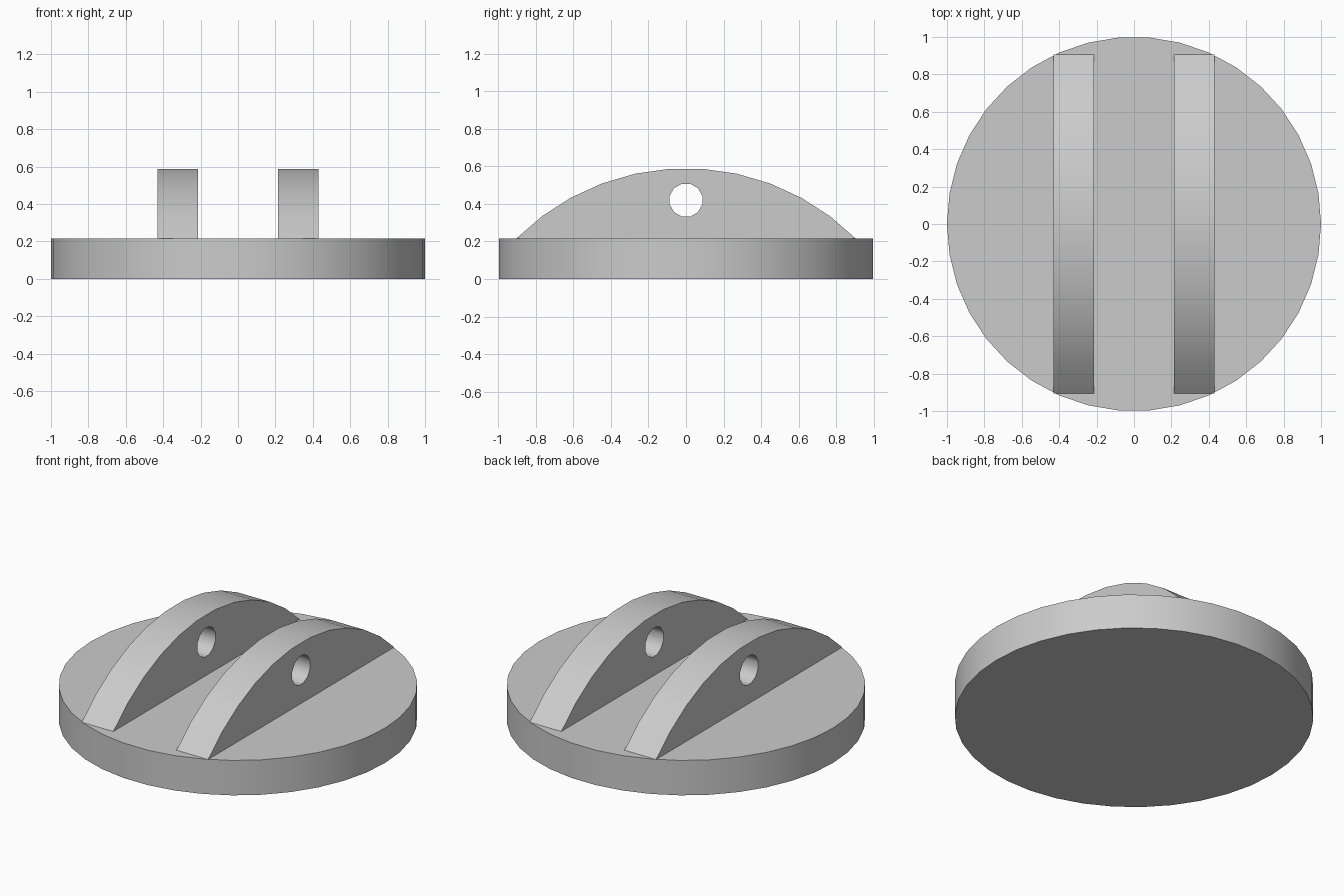
import bpy
import bmesh
import math
from mathutils import Matrix, Vector

if "Cube" in bpy.data.objects:
    bpy.data.objects.remove(bpy.data.objects["Cube"])

BASE_TOP = 0.215
LUG_INNER, LUG_OUTER = 0.215, 0.43
LUG_HALF = 0.905
HOLE_Z, HOLE_R = 0.42, 0.09

grey = bpy.data.materials.new("plain grey")
grey.use_nodes = True
colour = (0.6, 0.6, 0.6, 1)
grey.diffuse_color = colour
grey.node_tree.nodes["Principled BSDF"].inputs["Base Color"].default_value = colour


def prism(name, points, offset):
    """Extrude a flat outline along offset into a closed solid."""
    bm = bmesh.new()
    face = bm.faces.new([bm.verts.new(p) for p in points])
    extruded = bmesh.ops.extrude_face_region(bm, geom=[face], use_keep_orig=True)
    moved = [v for v in extruded["geom"] if isinstance(v, bmesh.types.BMVert)]
    bmesh.ops.translate(bm, verts=moved, vec=offset)
    bmesh.ops.recalc_face_normals(bm, faces=bm.faces)
    mesh = bpy.data.meshes.new(name)
    bm.to_mesh(mesh)
    bm.free()
    mesh.materials.append(grey)
    obj = bpy.data.objects.new(name, mesh)
    bpy.context.collection.objects.link(obj)
    return obj


def select_only(obj):
    bpy.ops.object.select_all(action="DESELECT")
    obj.select_set(True)
    bpy.context.view_layer.objects.active = obj


def arc(radius, start, end, steps):
    """Points (u, v) along a circle, both ends included."""
    angles = [start + (end - start) * i / steps for i in range(steps + 1)]
    return [(radius * math.cos(a), radius * math.sin(a)) for a in angles]


# Round base plate
rim = arc(1, 0, math.tau, 38)[:-1]
parts = [prism("base_plate", [(x, y, 0) for x, y in rim], (0, 0, BASE_TOP))]

# Two arched lugs, each a quarter-circle segment with a pin hole
lug_radius = LUG_HALF * math.sqrt(2)
lug_arc = arc(lug_radius, math.radians(45), math.radians(135), 11)
hole = arc(HOLE_R, math.pi / 12, math.pi / 12 + math.tau, 12)[:-1]
width = LUG_OUTER - LUG_INNER

for name, x in (("left_lug", LUG_INNER), ("right_lug", -LUG_OUTER)):
    lug = prism(name, [(x, y, z + BASE_TOP - LUG_HALF) for y, z in lug_arc], (width, 0, 0))
    cutter = prism("pin_hole_cutter", [(x - 0.1, y, z + HOLE_Z) for y, z in hole], (width + 0.2, 0, 0))
    cutter.hide_render = True
    cut = lug.modifiers.new("pin_hole", "BOOLEAN")
    cut.operation = "DIFFERENCE"
    cut.solver = "EXACT"
    cut.object = cutter
    select_only(lug)
    bpy.ops.object.modifier_apply(modifier=cut.name)
    bpy.data.objects.remove(cutter)
    parts.append(lug)

# Smooth curved walls, crisp rims
for part in parts:
    select_only(part)
    bpy.ops.object.shade_smooth_by_angle(angle=math.radians(35))
